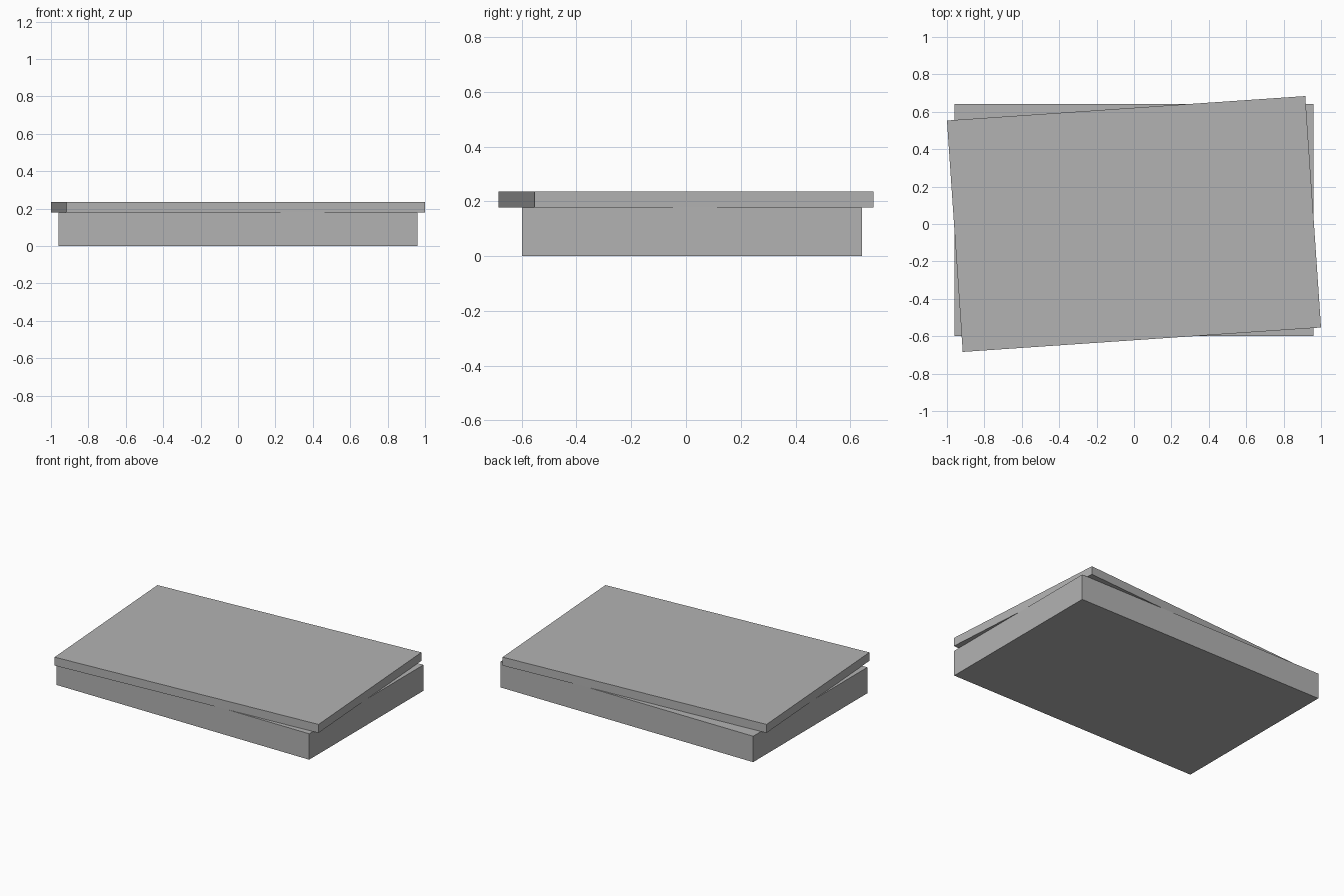
import bpy
from math import radians

# Remove the default cube
cube = bpy.data.objects.get("Cube")
if cube:
    bpy.data.objects.remove(cube, do_unlink=True)

# Single flat grey
grey = bpy.data.materials.new("grey")
grey.use_nodes = True
colour = (0.45, 0.45, 0.45, 1)
grey.diffuse_color = colour
grey.node_tree.nodes["Principled BSDF"].inputs["Base Color"].default_value = colour


def slab(name, size, centre, turn=0):
    """Flat-faced box, turned about the vertical axis."""
    bpy.ops.mesh.primitive_cube_add(size=1, location=centre)
    obj = bpy.context.object
    obj.name = name
    obj.scale = size
    bpy.ops.object.transform_apply(location=False, rotation=False, scale=True)
    obj.rotation_euler.z = radians(turn)
    obj.data.materials.append(grey)
    return obj


# Box body, and the lid lying slightly askew on top
slab("box_body", (1.92, 1.24, 0.178), (0, 0.022, 0.089))
slab("box_lid", (1.92, 1.24, 0.058), (0, 0, 0.207), turn=3.9)
